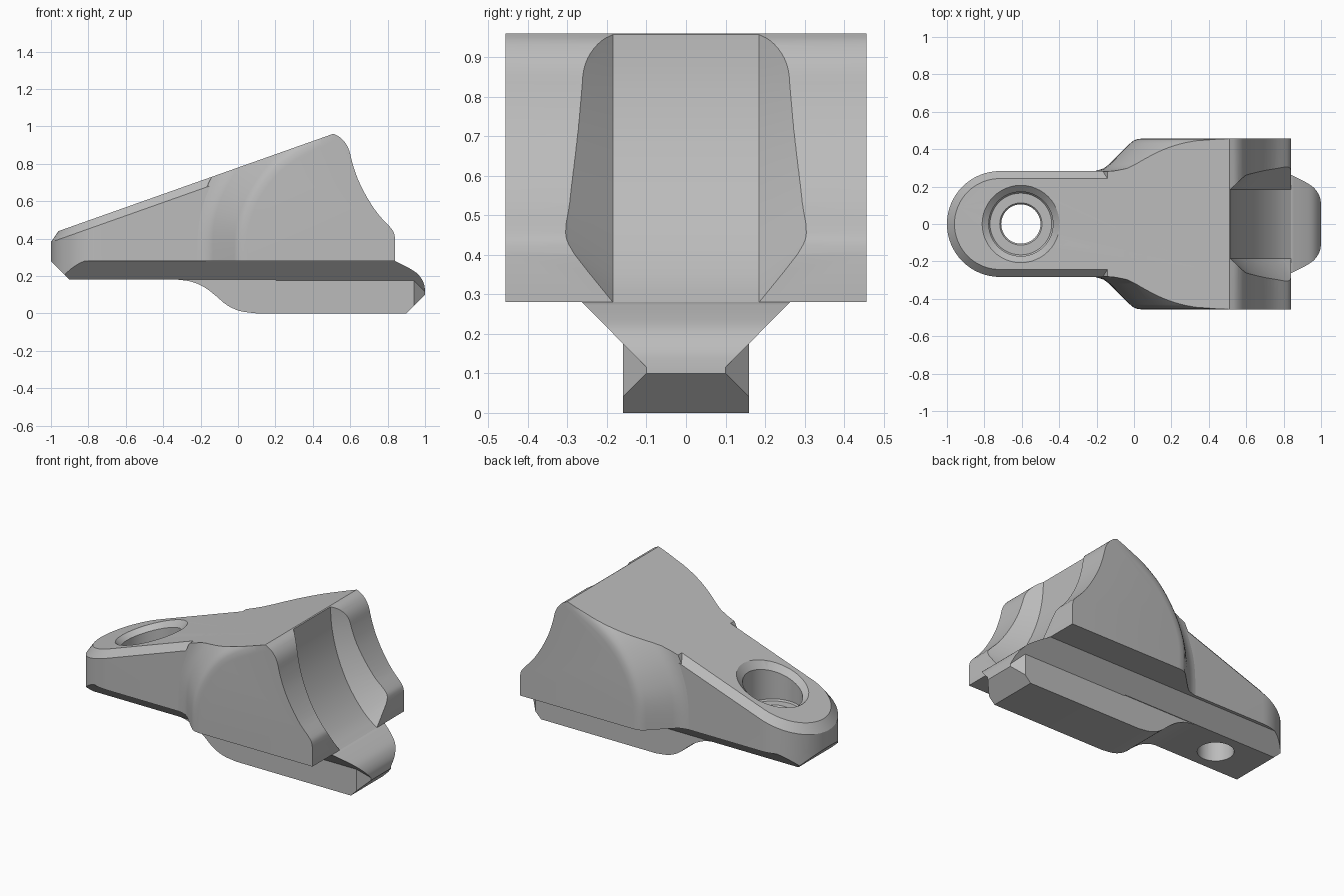
import bpy, math
from mathutils import Vector

cube = bpy.data.objects.get("Cube")
if cube:
    bpy.data.objects.remove(cube, do_unlink=True)

grey = bpy.data.materials.new("plain grey")
grey.use_nodes = True
grey.diffuse_color = (0.5, 0.5, 0.5, 1)
grey.node_tree.nodes["Principled BSDF"].inputs["Base Color"].default_value = (0.5, 0.5, 0.5, 1)


# ---------- helpers ----------
def loft(name, rings):
    """Closed solid through rings that all have the same point count."""
    import bmesh
    bm = bmesh.new()
    rows = [[bm.verts.new(p) for p in ring] for ring in rings]
    n = len(rows[0])
    for a, b in zip(rows, rows[1:]):
        for i in range(n):
            j = (i + 1) % n
            bm.faces.new((a[i], a[j], b[j], b[i]))
    bm.faces.new(rows[0][::-1])
    bm.faces.new(rows[-1])
    bmesh.ops.recalc_face_normals(bm, faces=bm.faces)
    mesh = bpy.data.meshes.new(name)
    bm.to_mesh(mesh)
    bm.free()
    mesh.materials.append(grey)
    ob = bpy.data.objects.new(name, mesh)
    bpy.context.collection.objects.link(ob)
    return ob


def side_prism(name, profile, half):
    return loft(name, [[(x, y, z) for x, z in profile] for y in (-half, half)])


def plan_prism(name, outline, z0, z1):
    return loft(name, [[(x, y, z) for x, y in outline] for z in (z0, z1)])


def combine(ob, tool, operation):
    """Apply a boolean and discard the tool."""
    tool.hide_render = True
    mod = ob.modifiers.new("cut", 'BOOLEAN')
    mod.operation, mod.object, mod.solver = operation, tool, 'EXACT'
    deps = bpy.context.evaluated_depsgraph_get()
    deps.update()
    mesh = bpy.data.meshes.new_from_object(ob.evaluated_get(deps))
    ob.modifiers.clear()
    ob.data = mesh
    bpy.data.objects.remove(tool, do_unlink=True)


def smooth(points, steps=4):
    """Catmull-Rom curve through the points."""
    p = [Vector(q) for q in points]
    p = [2 * p[0] - p[1]] + p + [2 * p[-1] - p[-2]]
    out = []
    for a, b, c, d in zip(p, p[1:], p[2:], p[3:]):
        for k in range(steps):
            t = k / steps
            out.append(b + (c - a) * t / 2 + (2 * a - 5 * b + 4 * c - d) * t * t / 2
                       + (3 * b - a - 3 * c + d) * t ** 3 / 2)
    return out + [p[-2]]


def offset(curve, dist):
    """Shift a curve to its left by a distance."""
    out = []
    for i, p in enumerate(curve):
        t = (curve[min(i + 1, len(curve) - 1)] - curve[max(i - 1, 0)]).normalized()
        out.append(p + Vector((-t.y, t.x)) * dist)
    return out


def offset_loft(name, curve, corners, stations):
    """Mirror-symmetric solid whose side curve is offset at each y station."""
    both = [(-y, d) for y, d in stations] + [(y, d) for y, d in reversed(stations)]
    return loft(name, [[(p[0], y, p[1]) for p in offset(curve, d) + corners] for y, d in both])


def slope(x):
    return 0.44 + 0.354 * (x + 0.96)


def stadium(r, tail):
    """Plan outline with a round end toward -x and a square tail."""
    arc = [math.radians(90 + 180 * i / 32) for i in range(33)]
    return [(-0.717 + r * math.cos(a), r * math.sin(a)) for a in arc] + [(tail, -r), (tail, r)]


# ---------- neck: round-ended arm with sloped, chamfered top ----------
R = 0.283
neck = loft("neck_arm", [
    [(x, y, 0.28) for x, y in stadium(R, 0.4)],
    [(x, y, slope(x) - 0.045) for x, y in stadium(R, 0.4)],
    [(x, y, slope(x)) for x, y in stadium(R - 0.04, 0.4)]])

# counterbored hole whose rim chamfer follows the slope
circle = [(math.cos(math.tau * i / 48), math.sin(math.tau * i / 48)) for i in range(48)]


def hole_ring(r, z=None, lift=0):
    pts = [(-0.605 + r * c, r * s) for c, s in circle]
    return [(x, y, slope(x) + lift if z is None else z) for x, y in pts]


def hole_cutter():
    return loft("hole_cutter", [
        hole_ring(0.105, 0.05), hole_ring(0.105, 0.37), hole_ring(0.113, 0.38),
        hole_ring(0.165, 0.38), hole_ring(0.172, 0.39), hole_ring(0.172, lift=-0.035),
        hole_ring(0.207), hole_ring(0.242, lift=0.035)])


combine(neck, hole_cutter(), 'DIFFERENCE')

# ---------- wide block: arched shoulders, flaps and saddle ----------
arch = smooth([(0, 0.2), (0, 0.42), (0.03, 0.55), (0.09, 0.67), (0.18, 0.785),
               (0.29, 0.87), (0.42, 0.945), (0.55, 1.04)])
block = offset_loft("clamp_block", arch, [(1.2, 1.2), (1.2, 0.2)], [
    (0.457, -0.05), (0.454, -0.02), (0.445, 0.002), (0.43, 0.02),
    (0.32, 0.13), (0.297, 0.16), (0.285, 0.2), (0.281, 0.23)])

jaw = smooth([(0.84, 0.40), (0.832, 0.435), (0.81, 0.465), (0.75, 0.53), (0.69, 0.62),
              (0.64, 0.72), (0.61, 0.81), (0.595, 0.87), (0.575, 0.91), (0.545, 0.942),
              (0.51, slope(0.51))], 3)
combine(block, side_prism("block_profile", [(-0.4, 0.28), (0.84, 0.28)] + jaw
                          + [(-0.4, slope(-0.4))], 0.6), 'INTERSECT')

saddle = smooth([(0.515, 1.2), (0.517, 0.93), (0.535, 0.78), (0.575, 0.64), (0.64, 0.5),
                 (0.73, 0.375), (0.84, 0.28), (1.1, 0.12)])
combine(block, offset_loft("saddle_cutter", saddle, [(1.4, 1.3)],
                           [(0.325, 0.14), (0.185, 0)]), 'DIFFERENCE')

# ---------- tapered keel with the rounded tongue at the +x end ----------
section = [(-0.268, 0.285), (-0.065, 0.08), (0.065, 0.08), (0.268, 0.285)]
keel = loft("tapered_keel", [[(x, y, z) for y, z in section] for x in (-1.2, 1.2)])
tongue = smooth([(1, 0.12), (0.995, 0.155), (0.978, 0.19), (0.95, 0.22), (0.9, 0.25), (0.84, 0.28)])
combine(keel, side_prism("keel_profile", [(-1.005, 0.283), (-0.9, 0.18), (0.2, 0.18),
                                          (0.3, 0.1), (1, 0.1)] + tongue + [(0.8, 0.283)], 0.5),
        'INTERSECT')
combine(keel, plan_prism("keel_plan", stadium(R, 1.1), 0, 0.5), 'INTERSECT')
combine(keel, hole_cutter(), 'DIFFERENCE')

# ---------- bottom rail with a chamfered nose ----------
belly = smooth([(-0.32, 0.18), (-0.25, 0.17), (-0.18, 0.14), (-0.12, 0.095), (-0.06, 0.045),
                (0.01, 0.013), (0.1, 0)])
rail = side_prism("bottom_rail", belly + [(0.9, 0), (1, 0.1), (1, 0.12), (0.985, 0.175),
                                          (0.9, 0.182)], 0.16)
combine(rail, plan_prism("rail_plan", [(-0.5, -0.2), (0.9, -0.2), (1.05, -0.05),
                                       (1.05, 0.05), (0.9, 0.2), (-0.5, 0.2)], -0.1, 0.3),
        'INTERSECT')

# ---------- smooth shading with crisp edges ----------
for ob in (neck, block, keel, rail):
    for poly in ob.data.polygons:
        poly.use_smooth = True
    ob.data.set_sharp_from_angle(angle=math.radians(28))
